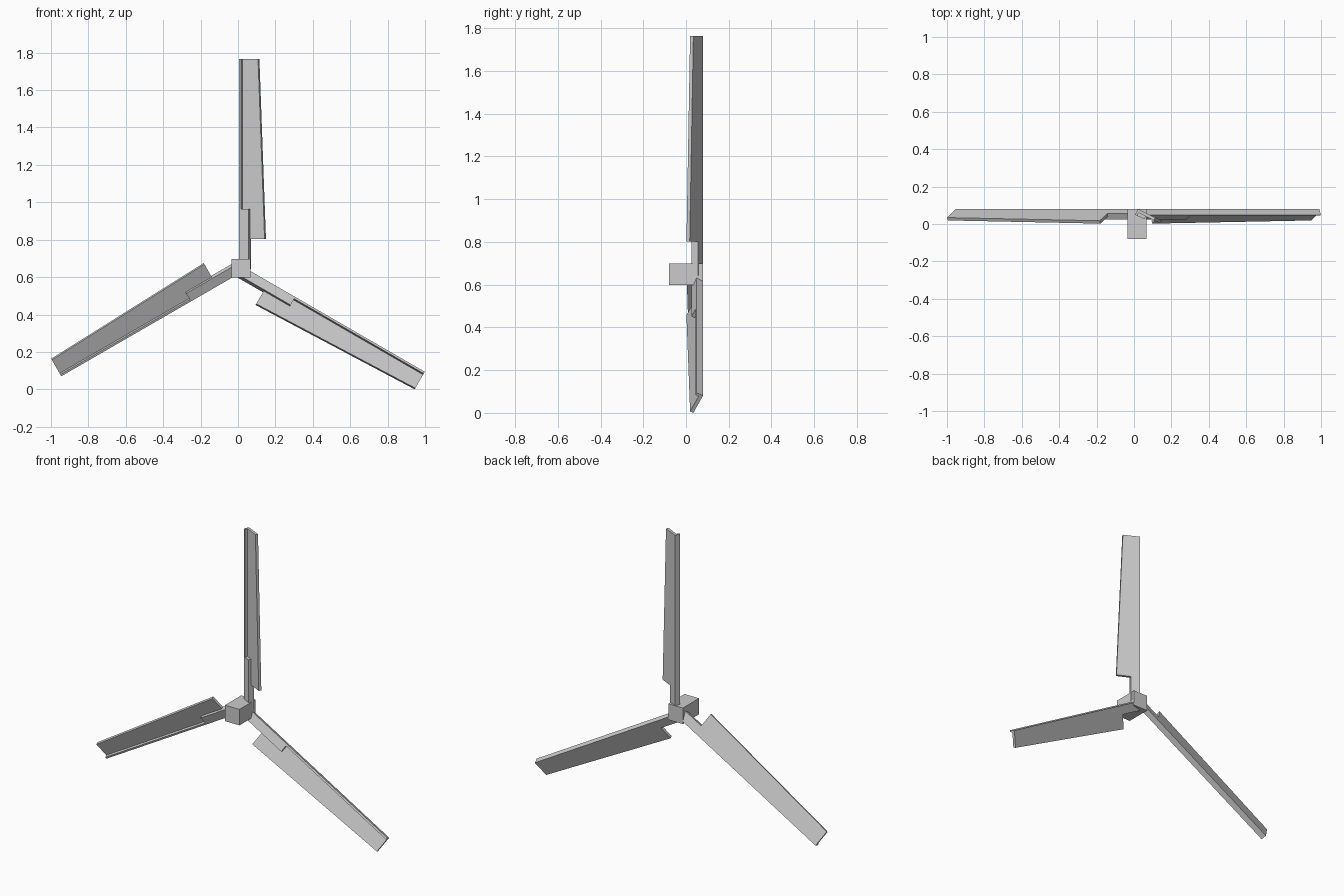
import bpy, bmesh
from math import radians, sin, cos
from mathutils import Matrix, Vector

if "Cube" in bpy.data.objects:
    bpy.data.objects.remove(bpy.data.objects["Cube"])

HUB = Vector((0.02, 0, 0.643))   # rotor axis
TILT = radians(26)               # blade pitch
R_TIP, R_ROOT, R_ARM = 1.122, 0.16, 0.322


def make_object(name, bm, matrix=Matrix()):
    bmesh.ops.recalc_face_normals(bm, faces=bm.faces)
    bm.transform(matrix)
    mesh = bpy.data.meshes.new(name)
    bm.to_mesh(mesh)
    bm.free()
    obj = bpy.data.objects.new(name, mesh)
    bpy.context.collection.objects.link(obj)
    return obj


def pitched(chord, depth, r):
    """Point at a distance along the chord and in front of the back face."""
    return Vector((0.001 + chord * cos(TILT) - depth * sin(TILT),
                   0.08 - chord * sin(TILT) - depth * cos(TILT), r))


def loft(name, sections, matrix):
    """Closed prism between two (profile, radius) sections."""
    bm = bmesh.new()
    a, b = [[bm.verts.new(pitched(c, d, r)) for c, d in prof] for prof, r in sections]
    bm.faces.new(a)
    bm.faces.new(b)
    for i in range(len(a)):
        j = (i + 1) % len(a)
        bm.faces.new((a[i], a[j], b[j], b[i]))
    return make_object(name, bm, matrix)


def blade_profile(chord):
    # thin plate with a thicker leading rim on the front
    return [(0, 0), (chord, 0), (chord, 0.017), (0.012, 0.017), (0.012, 0.034), (0, 0.034)]


# Hub block
bm = bmesh.new()
bmesh.ops.create_cube(bm, size=1)
make_object("hub", bm, Matrix.Translation((0.016, 0, 0.648)) @ Matrix.Diagonal((0.1, 0.16, 0.1, 1)))

# Three arms with blades
arm = [(0, 0), (0.055, 0), (0.055, 0.034), (0, 0.034)]
for i in range(3):
    m = Matrix.Translation(HUB) @ Matrix.Rotation(radians(120 * i), 4, 'Y')
    loft(f"arm_{i + 1}", [(arm, 0.0), (arm, R_ARM)], m)
    loft(f"blade_{i + 1}", [(blade_profile(0.143), R_ROOT), (blade_profile(0.104), R_TIP)], m)
